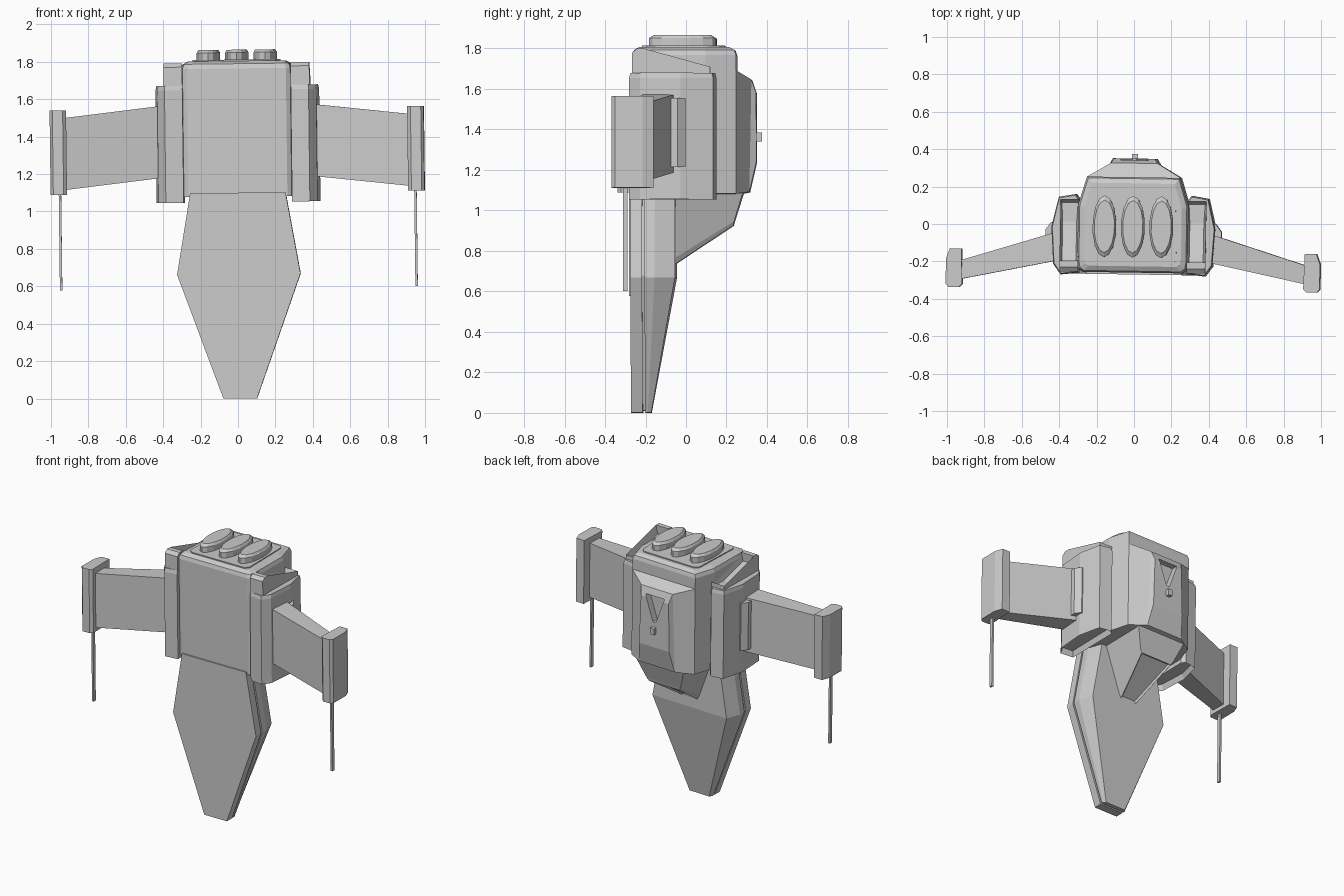
import bpy, bmesh, math
from mathutils import Matrix, Vector

if "Cube" in bpy.data.objects:
    bpy.data.objects.remove(bpy.data.objects["Cube"])

# The whole model leans very slightly, so every mesh gets this transform
PIVOT = Vector((0, 0, 1.35))
LEAN = (Matrix.Translation(PIVOT) @ Matrix.Rotation(math.radians(-0.9), 4, 'Z')
        @ Matrix.Rotation(math.radians(-0.7), 4, 'Y') @ Matrix.Translation(-PIVOT))


def finish(name, bm):
    bmesh.ops.recalc_face_normals(bm, faces=bm.faces)
    me = bpy.data.meshes.new(name)
    bm.to_mesh(me)
    bm.free()
    me.transform(LEAN)
    ob = bpy.data.objects.new(name, me)
    bpy.context.collection.objects.link(ob)
    return ob


def loft(name, rings, side=1, recess=None):
    """Skin a list of point rings, cap the ends; recess = (face direction, inset, depth)."""
    bm = bmesh.new()
    vs = [[bm.verts.new((p[0] * side, p[1], p[2])) for p in r] for r in rings]
    n = len(vs[0])
    for a, b in zip(vs, vs[1:]):
        for i in range(n):
            j = (i + 1) % n
            bm.faces.new((a[i], a[j], b[j], b[i]))
    bm.faces.new(vs[0])
    bm.faces.new(vs[-1])
    bmesh.ops.recalc_face_normals(bm, faces=bm.faces)
    if recess:
        d, inset, depth = recess
        f = max(bm.faces, key=lambda f: f.normal.dot(Vector(d).normalized()))
        bmesh.ops.inset_region(bm, faces=[f], thickness=inset)
        bmesh.ops.translate(bm, verts=f.verts, vec=-f.normal * depth)
    return finish(name, bm)


def box(name, x, y, z, side=1):
    return loft(name, [[(x[0], y[0], h), (x[1], y[0], h), (x[1], y[1], h), (x[0], y[1], h)]
                       for h in z], side)


def sym(half):
    """Close a right-hand half outline into a left/right symmetric one."""
    return half + [(-p[0],) + tuple(p[1:]) for p in reversed(half)]


def plan(half, z, kx=1, ky=1):
    return [(x * kx, y * ky, z) for x, y in sym(half)]


# Main housing with softened top edge
hull = [(.265, -.26), (.288, -.245), (.295, -.21), (.295, .1), (.25, .25)]
loft("main_housing", [plan(hull, 1.08), plan(hull, 1.765), plan(hull, 1.79, .97, .97),
                      plan(hull, 1.805, .88, .87)])

# Raised lid carrying three pointed oval caps
lid = [(.21, -.215), (.235, -.19), (.225, .17), (.2, .195)]
loft("top_lid", [plan(lid, 1.79), plan(lid, 1.812)])
for i in (-1, 0, 1):
    def oval(k, z):
        return [(i * .152 + .064 * k * math.cos(t), -.015 + .165 * k * math.sin(t), z)
                for t in (math.tau * a / 14 + math.pi / 2 for a in range(14))]
    loft("top_cap", [oval(1, 1.80), oval(1, 1.85), oval(.85, 1.865)])

# Rear cover with a V-shaped notch and small latch
cover = loft("rear_cover", [
    sym([(.25, .22, 1.08), (.25, .22, 1.69)]),
    sym([(.25, .25, 1.08), (.25, .25, 1.69)]),
    sym([(.14, .315, 1.09), (.125, .325, 1.645)]),
    sym([(.12, .35, 1.24), (.11, .348, 1.58)])])
cut = loft("notch_cutter", [[(-.075, y, 1.60), (.075, y, 1.60), (.012, y, 1.42), (-.012, y, 1.42)]
                            for y in (.30, .45)])
cut.hide_render = True
cut.hide_set(True)
mod = cover.modifiers.new("notch", 'BOOLEAN')
mod.operation = 'DIFFERENCE'
mod.object = cut
box("rear_latch", (-.015, .015), (.33, .375), (1.34, 1.385))

# Tapered scoop beneath the back
loft("lower_scoop", [
    [(-.19, -.06, 1.09), (.19, -.06, 1.09), (.19, .285, 1.09), (-.19, .285, 1.09)],
    [(-.075, -.06, .76), (.075, -.06, .76), (.135, .24, .945), (-.135, .24, .945)],
    [(-.06, -.05, .735), (.06, -.05, .735), (.12, .235, .925), (-.12, .235, .925)]],
    recess=((0, .55, -.83), .015, .012))

# Layered tail: front plate, recessed core, thicker tapered back plate
levels = [(1.1, .255, -.15, -.05), (.665, .33, -.15, -.05), (0, .09, -.187, -.17)]
loft("tail_front_plate", [plan([(w, -.27), (w, -.212)], z) for z, w, a, b in levels])
loft("tail_core", [plan([(w - .012, -.22), (w - .012, -.19)], z + .01) for z, w, a, b in levels])
loft("tail_back_plate", [plan([(w, -.2), (w, a), (w - (.035 if z else .012), b)], z)
                         for z, w, a, b in levels])

pod = [(.29, -.265), (.385, -.275), (.425, -.22), (.438, -.02), (.40, .14), (.31, .155), (.29, .13)]
tip = [(.912, -.335), (.93, -.352), (.985, -.352), (1, -.335), (1, -.2), (.98, -.145), (.918, -.145)]
for s in (1, -1):
    # Side pod with a recessed underside
    c = Vector((.36, -.06))
    loft("side_pod", [[(x, y, 1.05) for x, y in pod], [(x, y, 1.65) for x, y in pod],
                      [(c.x + (x - c.x) * .93, c.y + (y - c.y) * .97, 1.675) for x, y in pod]],
         s, recess=((0, 0, -1), .015, .04))
    # Sloping vent frame on the pod
    vent = [(-.26, 1.66), (-.26, 1.775), (-.235, 1.795), (-.20, 1.795), (.125, 1.705), (.125, 1.66)]
    loft("pod_vent", [[(x, y, z) for y, z in vent] for x in (.29, .39)], s,
         recess=((0, .27, .96), .018, .06))
    # Wing with root collar
    loft("wing", [[(x, y0, z0), (x, y1, z0), (x, y1, z1), (x, y0, z1)] for x, y0, y1, z0, z1 in
                  ((.40, -.20, -.045, 1.185, 1.57), (.93, -.31, -.21, 1.125, 1.51))], s)
    loft("wing_collar", [[(.40, -.1, z), (.47, -.1, z), (.47, -.035, z), (.44, .005, z), (.40, .005, z)]
                         for z in (1.21, 1.55)], s)
    # Wing tip block and hanging rod
    loft("wing_tip", [[(x, y, z) for x, y in tip] for z in (1.1, 1.552)], s)
    box("tip_rod", (.944, .957), (-.297, -.273), (.59, 1.12), s)
